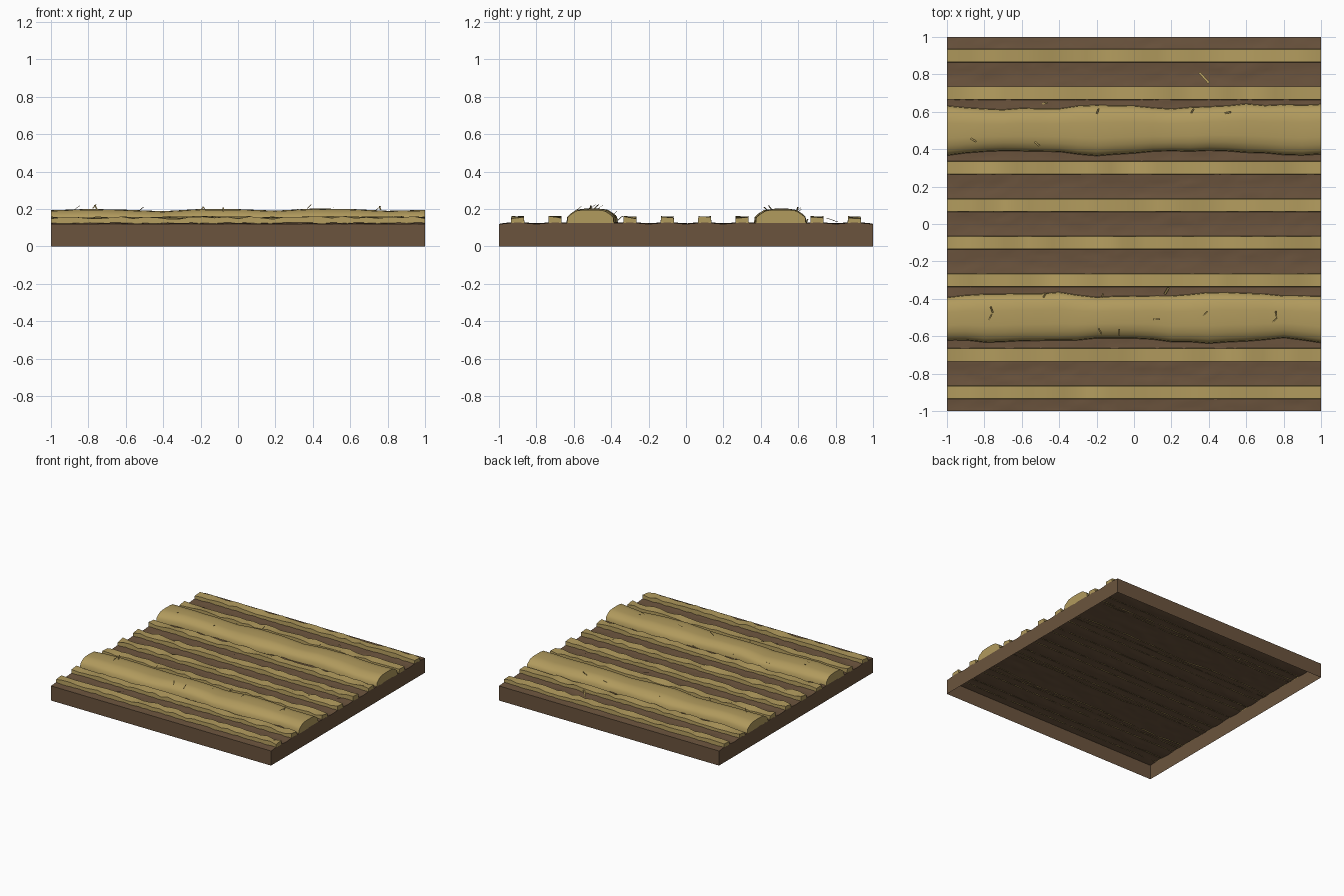
import bpy, bmesh, math, random
from mathutils import Vector

if "Cube" in bpy.data.objects:
    bpy.data.objects.remove(bpy.data.objects["Cube"])
random.seed(4)


def material(name, rgb):
    m = bpy.data.materials.new(name)
    m.diffuse_color = (*rgb, 1)
    m.use_nodes = True
    m.node_tree.nodes["Principled BSDF"].inputs["Base Color"].default_value = m.diffuse_color
    return m


SOIL = material("soil brown", (0.147, 0.088, 0.047))
STRAW = material("dry straw", (0.440, 0.325, 0.110))


def finish(bm, name, mat, smooth=None):
    me = bpy.data.meshes.new(name)
    bm.to_mesh(me)
    bm.free()
    ob = bpy.data.objects.new(name, me)
    bpy.context.collection.objects.link(ob)
    me.materials.append(mat)
    if smooth:
        bpy.context.view_layer.objects.active = ob
        ob.select_set(True)
        bpy.ops.object.shade_smooth_by_angle(angle=math.radians(smooth))
        ob.select_set(False)
    return ob


def loft(name, sections, smooth=None):
    """Skin a list of arched cross-sections along x; ends capped, underside open."""
    bm = bmesh.new()
    rings = [[bm.verts.new(p) for p in s] for s in sections]
    n = len(rings[0])
    for a, b in zip(rings, rings[1:]):
        for i in range(n - 1):
            bm.faces.new((a[i], b[i], b[i + 1], a[i + 1]))
    bm.faces.new(rings[0])
    bm.faces.new(rings[-1][::-1])
    bmesh.ops.recalc_face_normals(bm, faces=bm.faces)
    if sum(f.normal.z * f.calc_area() for f in bm.faces) < 0:
        bmesh.ops.reverse_faces(bm, faces=bm.faces)
    return finish(bm, name, STRAW, smooth)


# Soil bed: furrowed bumpy top with skirt walls, open underneath
bm = bmesh.new()
bmesh.ops.create_grid(bm, x_segments=48, y_segments=80, size=1)
for v in bm.verts:
    x, y, _ = v.co
    wave = math.cos(2 * math.pi * (y - 0.1) / 0.2)
    if abs(abs(y) - 0.5) < 0.145:
        wave = 0.6
    edge = max(abs(x), abs(y)) > 0.99
    v.co.z = 0.1235 + 0.0035 * wave + (0 if edge else random.uniform(-0.004, 0.004))
rim = [e for e in bm.edges if e.is_boundary]
ext = bmesh.ops.extrude_edge_only(bm, edges=rim)
for g in ext["geom"]:
    if isinstance(g, bmesh.types.BMVert):
        g.co.z = 0
bmesh.ops.recalc_face_normals(bm, faces=bm.faces)
if sum(f.normal.z * f.calc_area() for f in bm.faces) < 0:
    bmesh.ops.reverse_faces(bm, faces=bm.faces)
finish(bm, "soil_bed", SOIL, 35)

BASE = 0.1212   # straw edges meet the soil surface here

# Thin straw rows with uneven tops
for k, y in enumerate((-0.9, -0.7, -0.3, -0.1, 0.1, 0.3, 0.7, 0.9)):
    secs = []
    for i in range(33):
        x = -1 + i / 16
        za, zb = (random.uniform(0.145, 0.162) for _ in range(2))
        secs.append([(x, y - 0.036, BASE), (x, y - 0.034, za),
                     (x, y + 0.034, zb), (x, y + 0.036, BASE)])
    loft(f"straw_row_{k + 1}", secs, 30)

# Wide straw mounds: lower edge, upper edge and crest height along x
MOUNDS = {
    0.5: ([.365, .388, .388, .385, .362, .378, .390, .392, .382, .370, .370],
          [.630, .615, .617, .620, .640, .635, .618, .625, .640, .637, .640]),
    -0.5: ([-.620, -.632, -.630, -.625, -.615, -.612, -.630, -.638, -.625, -.612, -.635],
           [-.390, -.376, -.374, -.366, -.388, -.386, -.380, -.368, -.368, -.380, -.382]),
}
CREST = [.193, .200, .196, .188, .200, .199, .191, .202, .200, .190, .195]
HALF = [(1, 0), (.97, .45), (.83, .68), (.6, .93), (.3, .99)]
PROFILE = [(-s, t) for s, t in HALF] + [(0, 1)] + HALF[::-1]


def lerp(t, x):
    f = min(max((x + 1) * 5, 0), 9.9999)
    i = int(f)
    return t[i] + (t[i + 1] - t[i]) * (f - i)


def mound_z(c, x, y):
    lo, hi = (lerp(t, x) for t in MOUNDS[c])
    s = min(max((2 * y - lo - hi) / (hi - lo), -1), 1)
    for (s0, t0), (s1, t1) in zip(PROFILE, PROFILE[1:]):
        if s <= s1:
            t = t0 + (t1 - t0) * (s - s0) / (s1 - s0)
            return BASE + (lerp(CREST, x) - BASE) * t


for c, (low, high) in MOUNDS.items():
    secs = []
    for i in range(21):
        x = -1 + i / 10
        lo = lerp(low, x) + random.uniform(-0.004, 0.004)
        hi = lerp(high, x) + random.uniform(-0.004, 0.004)
        h = lerp(CREST, x) - BASE
        secs.append([(x, (lo + hi) / 2 + s * (hi - lo) / 2, BASE + h * t)
                     for s, t in PROFILE])
    loft("straw_mound_back" if c > 0 else "straw_mound_front", secs, 50)

# Loose straw stalks sticking out: x, y, heading in degrees
STALKS = [(-.86, .45, -30), (-.52, .43, -40), (-.195, .60, 70), (.31, .60, 60),
          (.50, .595, 10), (-.48, .645, 15), (-.77, -.50, 60), (-.76, -.46, 110),
          (-.48, -.385, 60), (-.17, -.39, 80), (.38, -.48, 45),
          (.12, -.51, 0), (.75, -.515, 40), (.76, -.485, 100), (-.18, -.575, 120),
          (-.08, -.58, 90)]
bm = bmesh.new()


def stalk(x, y, z, deg, run, rise, width=0.004):
    """A thin flat blade leaning along its heading."""
    a = math.radians(deg)
    d = Vector((math.cos(a) * run, math.sin(a) * run, rise))
    w = Vector((-math.sin(a), math.cos(a), 0)) * width
    p = Vector((x, y, z))
    bm.faces.new([bm.verts.new(q) for q in (p - w, p - w + d, p + w + d, p + w)]).normal_update()


for x, y, deg in STALKS:
    z = mound_z(0.5 if y > 0 else -0.5, x, y)
    a = math.radians(deg)
    stalk(x - 0.015 * math.cos(a), y - 0.015 * math.sin(a), z + 0.002, deg, 0.034, 0.022)
stalk(.35, .81, .131, -48, .075, .02, 0.006)
stalk(.165, -.375, .131, 60, .04, .03, 0.006)
finish(bm, "loose_stalks", STRAW)
